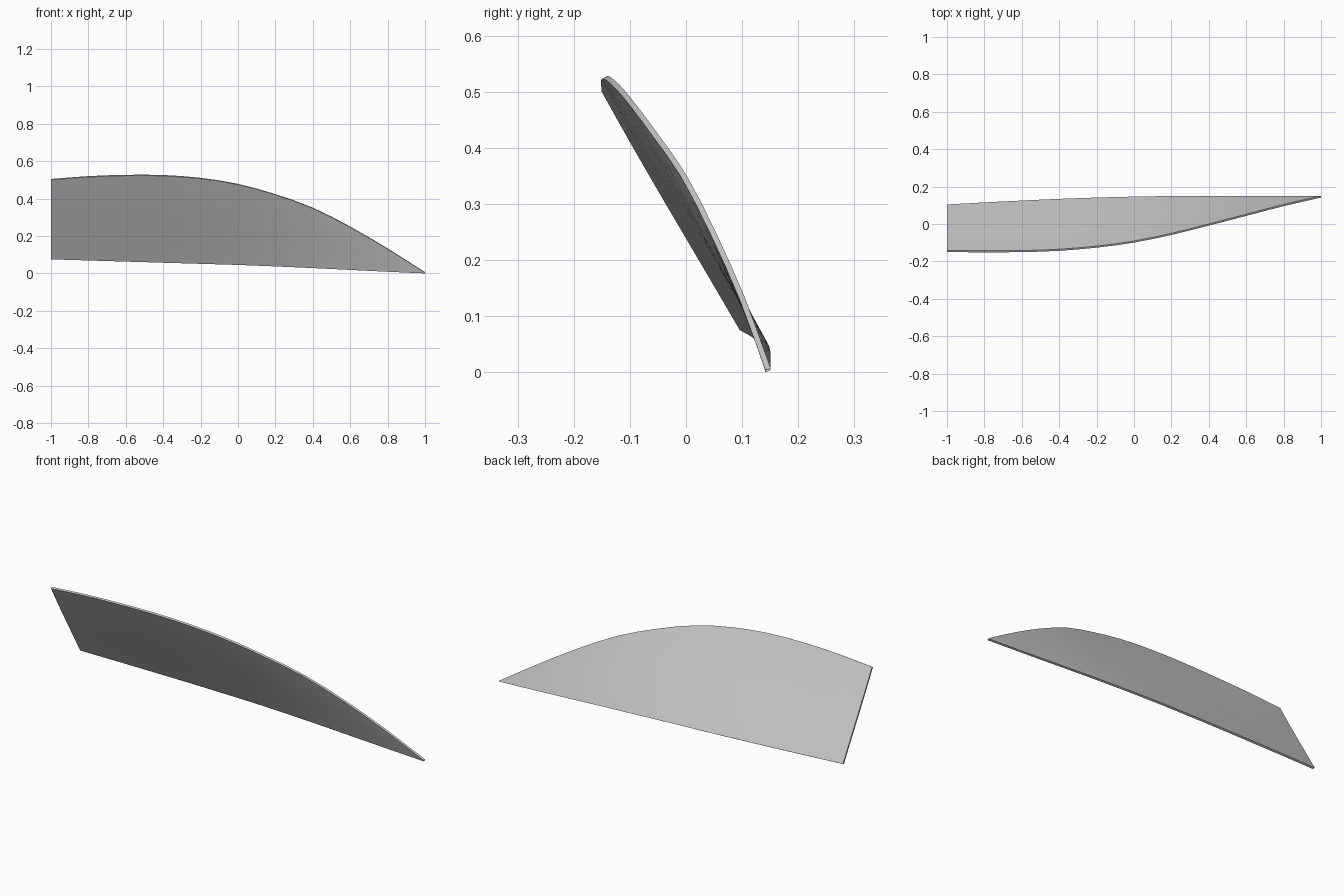
import bpy, bmesh
from mathutils import Vector

if "Cube" in bpy.data.objects:
    bpy.data.objects.remove(bpy.data.objects["Cube"])

# Upper edge stations (x, y, z), running from the blunt end to the tip
UPPER = [(-1, -.146, .503), (-.8, -.147, .518), (-.6, -.146, .525),
         (-.4, -.139, .524), (-.2, -.122, .509), (0, -.095, .477),
         (.2, -.054, .422), (.4, -.004, .35), (.6, .048, .249),
         (.8, .1, .132), (1, .146, .006)]
# Lower edge stations (y, z) at the same x positions
LOWER = [(.1, .078), (.111, .072), (.121, .066), (.130, .060), (.137, .054),
         (.142, .048), (.145, .040), (.146, .031), (.146, .021),
         (.146, .011), (.146, .002)]
ROWS = 8
THICKNESS = .01


def spline(pts, t):
    """Smooth curve through evenly spaced points."""
    i = min(int(t), len(pts) - 2)
    f = t - i
    b, c = pts[i], pts[i + 1]
    a = pts[i - 1] if i > 0 else b * 2 - c
    d = pts[i + 2] if i + 2 < len(pts) else c * 2 - b
    return (b * 2 + (c - a) * f + (a * 2 - b * 5 + c * 4 - d) * f ** 2
            + (b * 3 - a - c * 3 + d) * f ** 3) / 2


upper = [Vector(p) for p in UPPER]
lower = [Vector((u[0], *l)) for u, l in zip(UPPER, LOWER)]

# Curved panel lofted between the two edges, very slightly bowed forward
bm = bmesh.new()
columns = []
for k in range(21):
    top, bottom = spline(upper, k / 2), spline(lower, k / 2)
    height = (top - bottom).length
    column = []
    for r in range(ROWS + 1):
        v = r / ROWS
        p = bottom.lerp(top, v)
        p += Vector((0, -.87, -.5)) * .024 * height * v * v * (1 - v)
        column.append(bm.verts.new(p))
    columns.append(column)
for a, b in zip(columns, columns[1:]):
    for r in range(ROWS):
        bm.faces.new((a[r], b[r], b[r + 1], a[r + 1]))
mesh = bpy.data.meshes.new("curved_panel")
bm.to_mesh(mesh)
bm.free()
panel = bpy.data.objects.new("curved_panel", mesh)
bpy.context.collection.objects.link(panel)

# Thin shell thickness
shell = panel.modifiers.new("thickness", 'SOLIDIFY')
shell.thickness = THICKNESS
shell.offset = 0
bpy.context.view_layer.objects.active = panel
panel.select_set(True)
bpy.ops.object.modifier_apply(modifier=shell.name)
bpy.ops.object.shade_smooth_by_angle()
